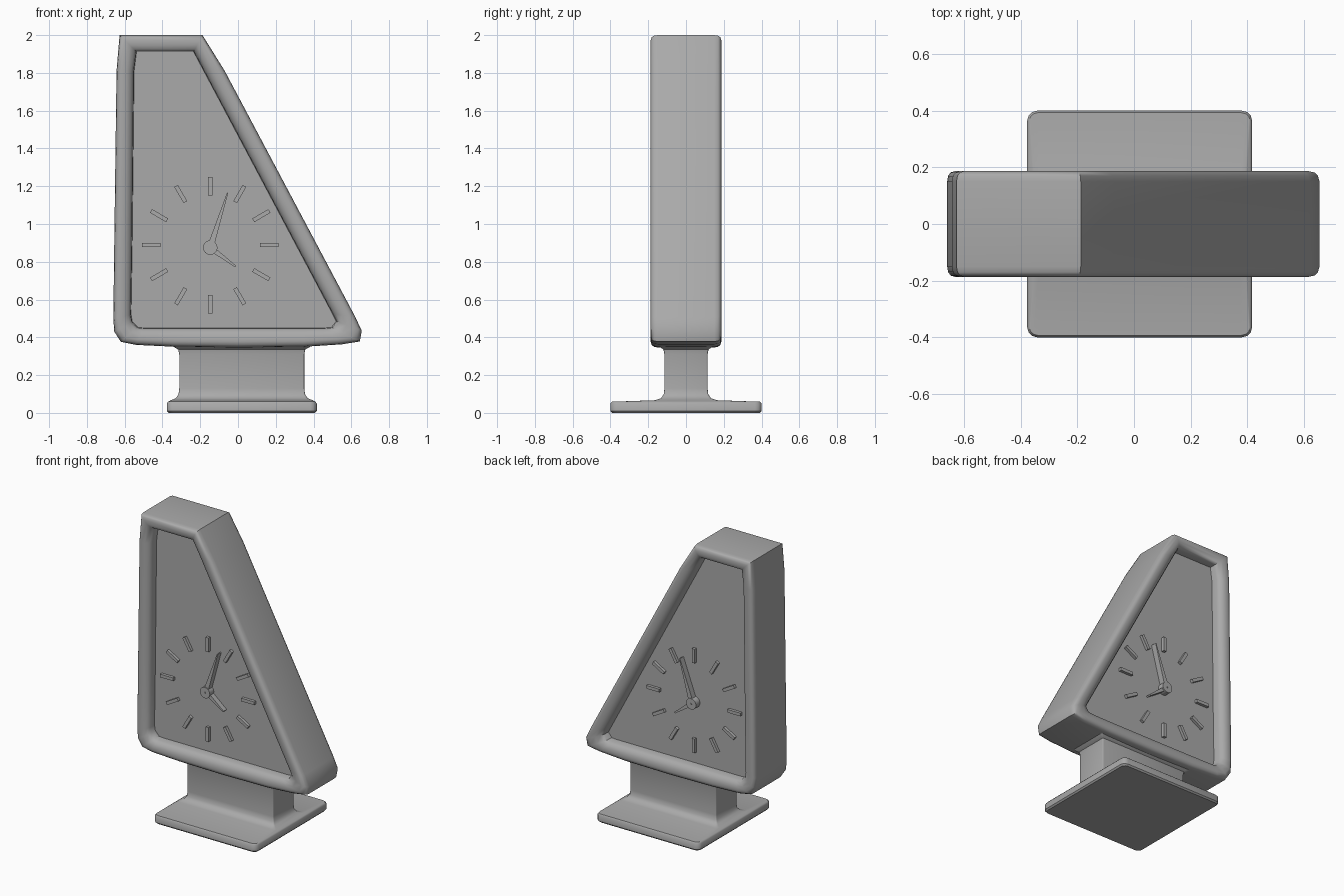
import bpy, bmesh, math
from mathutils import Vector

cube = bpy.data.objects.get("Cube")
if cube:
    bpy.data.objects.remove(cube, do_unlink=True)

GREY = (0.4, 0.4, 0.4, 1.0)
mat = bpy.data.materials.new("plain_grey")
mat.use_nodes = True
mat.diffuse_color = GREY
bsdf = mat.node_tree.nodes["Principled BSDF"]
bsdf.inputs["Base Color"].default_value = GREY
bsdf.inputs["Roughness"].default_value = 0.6


def finish(name, bm, angle=40, mirror=False):
    bmesh.ops.recalc_face_normals(bm, faces=bm.faces)
    mesh = bpy.data.meshes.new(name)
    bm.to_mesh(mesh)
    bm.free()
    mesh.materials.append(mat)
    obj = bpy.data.objects.new(name, mesh)
    bpy.context.collection.objects.link(obj)
    bpy.ops.object.select_all(action="DESELECT")
    obj.select_set(True)
    bpy.context.view_layer.objects.active = obj
    bpy.ops.object.shade_smooth_by_angle(angle=math.radians(angle))
    if mirror:
        mod = obj.modifiers.new("both_dials", "MIRROR")
        mod.use_axis = (False, True, False)
        mod.use_mirror_merge = False
    return obj


def loft(bm, loops):
    """Skin equal-length closed loops and cap both ends."""
    rings = [[bm.verts.new(p) for p in loop] for loop in loops]
    n = len(rings[0])
    for a, b in zip(rings, rings[1:]):
        for i in range(n):
            j = (i + 1) % n
            bm.faces.new((a[i], a[j], b[j], b[i]))
    bm.faces.new(rings[0])
    bm.faces.new(rings[-1])


def prism(bm, points, near, far):
    """Extrude an x-z outline along y."""
    loft(bm, [[(x, y, z) for x, z in points] for y in (near, far)])


def bar(bm, start, end, w0, w1, near, far):
    a, b = Vector(start), Vector(end)
    d = (b - a).normalized()
    s = Vector((-d.y, d.x)) / 2
    prism(bm, [a + s * w0, a - s * w0, b - s * w1, b + s * w1], near, far)


# Case: matching outer and inner outlines, blended along a rounded rim profile
outer = [(-.627, 2), (-.643, 1.81), (-.655, .9), (-.66, .5), (-.655, .43),
         (-.62, .376), (-.54, .36), (-.33, .35), (0, .346), (.35, .35),
         (.55, .363), (.645, .378), (.655, .435), (.62, .51), (-.07, 1.81), (-.188, 2)]
inner = [(-.537, 1.912), (-.55, 1.81), (-.56, .9), (-.566, .52), (-.56, .485),
         (-.53, .453), (-.5, .45), (-.33, .45), (0, .45), (.35, .45),
         (.46, .45), (.495, .453), (.52, .485), (.5, .525), (-.19, 1.827), (-.235, 1.912)]
rim = [(1, .11), (.97, .15), (.85, .171), (.6, .184), (.3, .187),
       (.13, .182), (.04, .17), (0, .15)]


def case_loop(t, y):
    return [(a[0] + (b[0] - a[0]) * t, y, a[1] + (b[1] - a[1]) * t)
            for a, b in zip(outer, inner)]


bm = bmesh.new()
loft(bm, [case_loop(t, -y) for t, y in rim] + [case_loop(t, y) for t, y in reversed(rim)])
finish("clock_case", bm)


# Foot plate and stem: one stack of rounded rectangles
def rounded_rect(hx, hy, z, r):
    loop = []
    for k, (sx, sy) in enumerate([(1, 1), (-1, 1), (-1, -1), (1, -1)]):
        for step in range(4):
            a = math.radians(90 * k + 30 * step)
            loop.append((.02 + sx * (hx - r) + r * math.cos(a),
                         sy * (hy - r) + r * math.sin(a), z))
    return loop


sections = [(.388, .391, 0, .03), (.397, .4, .01, .035), (.397, .4, .05, .035),
            (.39, .393, .059, .03), (.376, .165, .067, .02), (.35, .133, .077, .012),
            (.335, .118, .098, .008), (.331, .114, .13, .006), (.331, .114, .31, .006),
            (.336, .119, .335, .008), (.36, .138, .349, .012), (.375, .15, .365, .02)]
bm = bmesh.new()
loft(bm, [rounded_rect(*s) for s in sections])
finish("stand", bm)

# Hour marks on both dials
FLOOR = -.105
cx, cz = -.147, .888
bm = bmesh.new()
for i in range(12):
    d = Vector((math.sin(i * math.pi / 6), math.cos(i * math.pi / 6)))
    c = Vector((cx, cz))
    bar(bm, c + d * .263, c + d * .362, .022, .022, -.13, FLOOR)
finish("hour_marks", bm, 30, True)

# Hands, hub and pin on both dials
hub = (cx, .875)
bm = bmesh.new()
bar(bm, hub, (-.055, 1.165), .034, .006, -.15, FLOOR)
finish("minute_hand", bm, 30, True)
bm = bmesh.new()
bar(bm, hub, (-.013, .775), .03, .01, -.145, FLOOR)
finish("hour_hand", bm, 30, True)


def disc(name, r, near):
    bm = bmesh.new()
    ring = [i * math.tau / 24 for i in range(24)]
    prism(bm, [(hub[0] + r * math.cos(a), hub[1] + r * math.sin(a)) for a in ring], near, FLOOR)
    finish(name, bm, 30, True)


disc("hand_hub", .038, -.155)
disc("hub_pin", .006, -.16)
